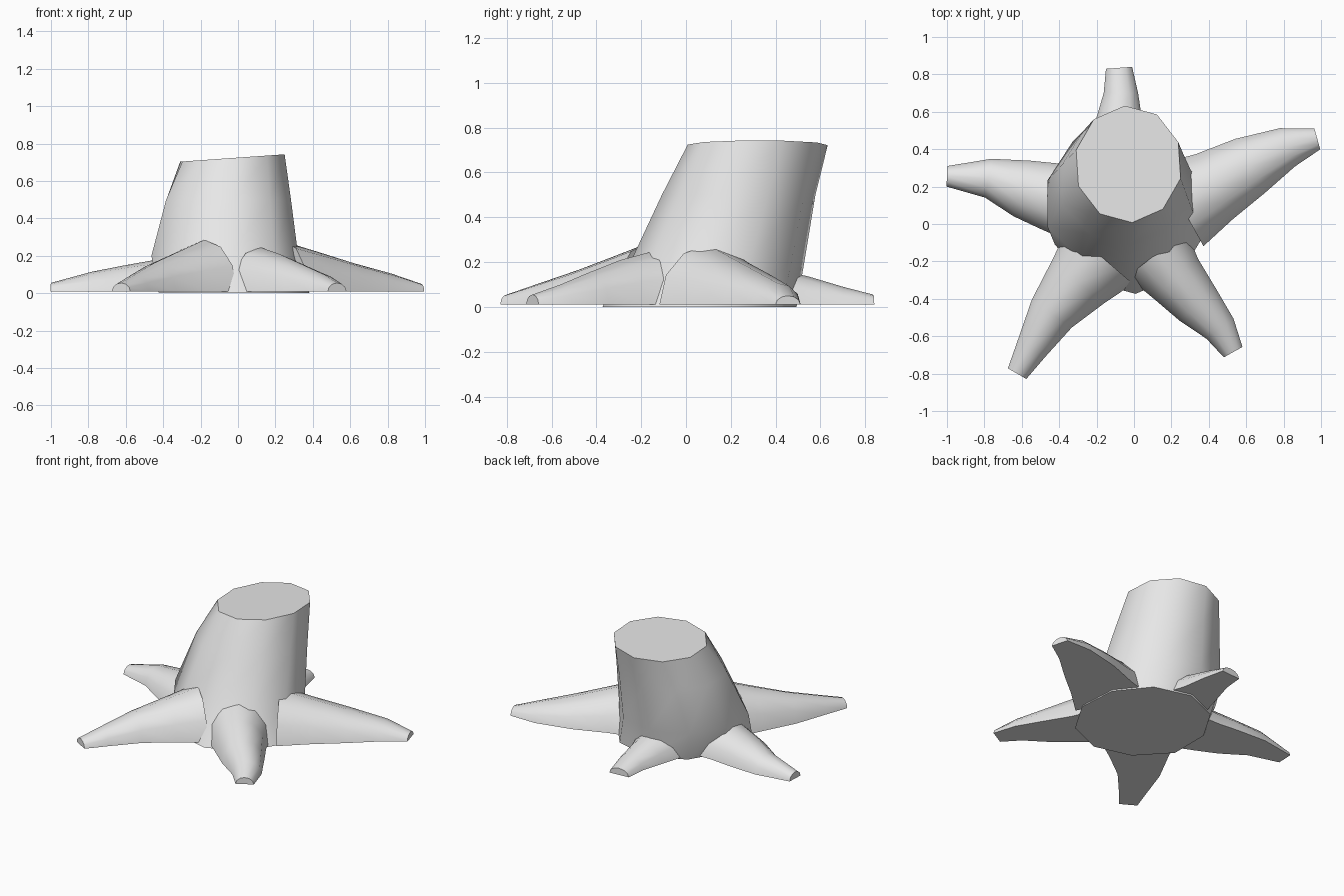
import bpy, bmesh, math
from mathutils import Vector

cube = bpy.data.objects.get("Cube")
if cube:
    bpy.data.objects.remove(cube)

grey = bpy.data.materials.new("light grey")
grey.use_nodes = True
grey.diffuse_color = (0.8, 0.8, 0.8, 1)
grey.node_tree.nodes["Principled BSDF"].inputs["Base Color"].default_value = (0.8, 0.8, 0.8, 1)


def loft(name, rings):
    """Skin a row of closed rings and cap both ends."""
    bm = bmesh.new()
    rows = [[bm.verts.new(p) for p in ring] for ring in rings]
    for low, high in zip(rows, rows[1:]):
        for i in range(len(low)):
            j = (i + 1) % len(low)
            bm.faces.new((low[i], low[j], high[j], high[i]))
    bm.faces.new(rows[0][::-1])
    bm.faces.new(rows[-1])
    bmesh.ops.recalc_face_normals(bm, faces=bm.faces)
    mesh = bpy.data.meshes.new(name)
    bm.to_mesh(mesh)
    bm.free()
    mesh.materials.append(grey)
    obj = bpy.data.objects.new(name, mesh)
    bpy.context.collection.objects.link(obj)
    bpy.ops.object.select_all(action="DESELECT")
    obj.select_set(True)
    bpy.context.view_layer.objects.active = obj
    bpy.ops.object.shade_smooth_by_angle(angle=math.radians(50))
    return obj


def trunk_ring(x, y, z, rx, ry, tilt):
    """Ten-sided ring, with a slight ridge on the right front."""
    ring = []
    for i in range(10):
        a = math.radians(-86 + 36 * i)
        grow = 1.06 if i == 8 and z < 0.6 else 1.01
        px = x + rx * grow * math.cos(a)
        ring.append((px, y + ry * grow * math.sin(a), z + tilt * px))
    return ring


# Leaning trunk: x, y, z, radius x, radius y, slope of the cut
loft("trunk", [trunk_ring(*r) for r in (
    (-0.02, 0.06, 0.0, 0.41, 0.43, 0),
    (-0.07, 0.14, 0.2, 0.40, 0.385, 0),
    (-0.05, 0.235, 0.5, 0.34, 0.34, 0),
    (-0.03, 0.32, 0.725, 0.285, 0.31, 0.07))])


def root(name, stations):
    """Flat-bottomed arched root; stations are x, y, half width, height."""
    pts = [Vector((s[0], s[1], 0.01)) for s in stations]
    rings = []
    for i, (c, s) in enumerate(zip(pts, stations)):
        d = (pts[min(i + 1, len(pts) - 1)] - pts[max(i - 1, 0)]).normalized()
        side = Vector((-d.y, d.x, 0))
        ring = []
        for k in range(7):
            a = math.pi * k / 6
            ring.append(c + side * s[2] * math.cos(a)
                        + Vector((0, 0, (s[3] - 0.01) * math.sin(a))))
        rings.append(ring)
    return loft(name, rings)


# Spreading roots, from the trunk to the tip
root("front_right_root", ((-0.18, -0.17, 0.23, 0.285), (-0.30, -0.31, 0.18, 0.23),
                          (-0.44, -0.48, 0.13, 0.165), (-0.55, -0.67, 0.085, 0.10),
                          (-0.625, -0.80, 0.057, 0.055)))
root("front_left_root", ((0.12, -0.16, 0.20, 0.245), (0.22, -0.29, 0.16, 0.21),
                         (0.34, -0.43, 0.13, 0.155), (0.46, -0.56, 0.09, 0.10),
                         (0.53, -0.685, 0.057, 0.055)))
root("left_root", ((0.25, 0.10, 0.25, 0.275), (0.43, 0.20, 0.20, 0.22),
                   (0.62, 0.31, 0.165, 0.16), (0.82, 0.41, 0.11, 0.105),
                   (0.98, 0.455, 0.058, 0.05)))
root("right_root", ((-0.32, 0.12, 0.21, 0.20), (-0.46, 0.15, 0.18, 0.175),
                    (-0.60, 0.19, 0.155, 0.15), (-0.78, 0.245, 0.105, 0.115),
                    (-1.0, 0.255, 0.055, 0.055)))
root("back_root", ((-0.08, 0.40, 0.17, 0.17), (-0.08, 0.55, 0.125, 0.135),
                   (-0.07, 0.70, 0.092, 0.09), (-0.08, 0.835, 0.07, 0.055)))
